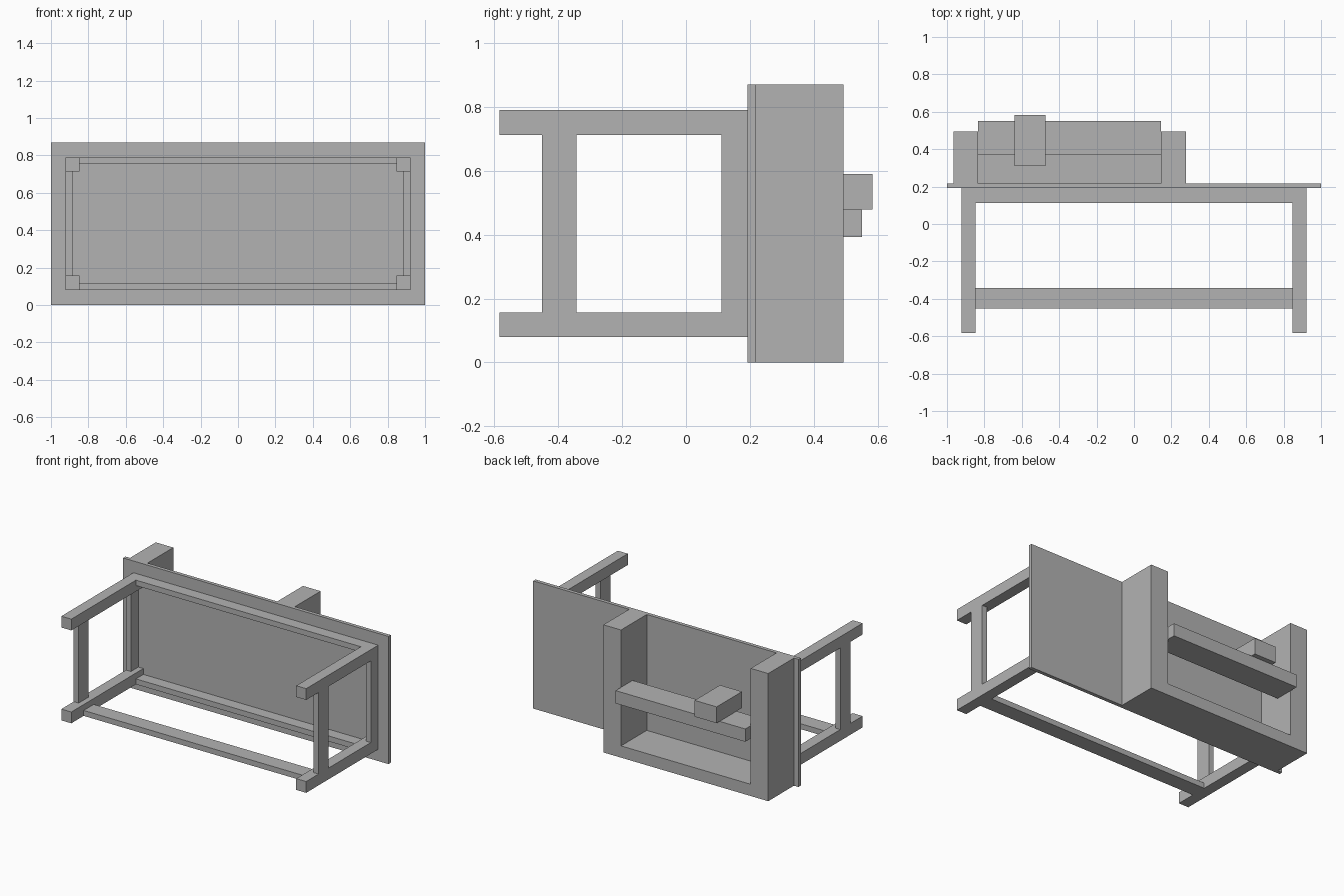
import bpy
import bmesh

cube = bpy.data.objects.get("Cube")
if cube:
    bpy.data.objects.remove(cube, do_unlink=True)

# Single plain grey material
GREY = (0.45, 0.45, 0.45, 1.0)
mat = bpy.data.materials.new("plain grey")
mat.use_nodes = True
mat.diffuse_color = GREY
for node in mat.node_tree.nodes:
    if node.type == 'BSDF_PRINCIPLED':
        node.inputs["Base Color"].default_value = GREY


def box(name, xs, ys, zs):
    """Box spanning the given (min, max) ranges."""
    bm = bmesh.new()
    bmesh.ops.create_cube(bm, size=1)
    for v in bm.verts:
        v.co = [r[0] if c < 0 else r[1] for c, r in zip(v.co, (xs, ys, zs))]
    mesh = bpy.data.meshes.new(name)
    bm.to_mesh(mesh)
    bm.free()
    mesh.materials.append(mat)
    obj = bpy.data.objects.new(name, mesh)
    bpy.context.collection.objects.link(obj)
    return obj


# Shared dimensions
LEG_OUT, LEG_IN, RAIL_IN = 0.923, 0.848, 0.886
FOOT, TOP_FRONT, TOP_BACK = -0.584, 0.192, 0.217
HEIGHT = 0.87
LOW = (0.08, 0.157)
HIGH = (0.713, 0.79)
APRON_Y = (0.112, TOP_FRONT)
STRETCHER_Y = (-0.451, -0.343)
RAIL = 0.037

# Table top, standing on its long edge
box("table_top", (-1, 1), (TOP_FRONT, TOP_BACK), (0, HEIGHT))

# Legs, side aprons and side stretchers
for side, s in (("left", 1), ("right", -1)):
    leg_x = sorted((s * LEG_IN, s * LEG_OUT))
    rail_x = sorted((s * RAIL_IN, s * LEG_OUT))
    box(side + "_lower_leg", leg_x, (FOOT, TOP_FRONT), LOW)
    box(side + "_upper_leg", leg_x, (FOOT, TOP_FRONT), HIGH)
    box(side + "_apron", rail_x, APRON_Y, (LOW[1], HIGH[0]))
    box(side + "_stretcher", rail_x, STRETCHER_Y, (LOW[1], HIGH[0]))

# Long aprons and the single long stretcher
span = (-LEG_IN, LEG_IN)
low_rail = (LOW[0], LOW[0] + RAIL)
box("lower_apron", span, APRON_Y, low_rail)
box("upper_apron", span, APRON_Y, (HIGH[1] - RAIL, HIGH[1]))
box("long_stretcher", span, STRETCHER_Y, low_rail)

# Open frame on the back of the table top
frame_y = (TOP_BACK, 0.494)
inner = (-0.834, 0.144)
box("frame_right_side", (-0.966, inner[0]), frame_y, (0, HEIGHT))
box("frame_left_side", (inner[1], 0.277), frame_y, (0, HEIGHT))
box("frame_base", inner, frame_y, (0, 0.08))

# Shelf bar across the frame, with a block on it
box("shelf_bar", inner, (0.37, 0.552), (0.392, 0.479))
box("shelf_block", (-0.64, -0.474), (0.311, 0.584), (0.479, 0.59))
